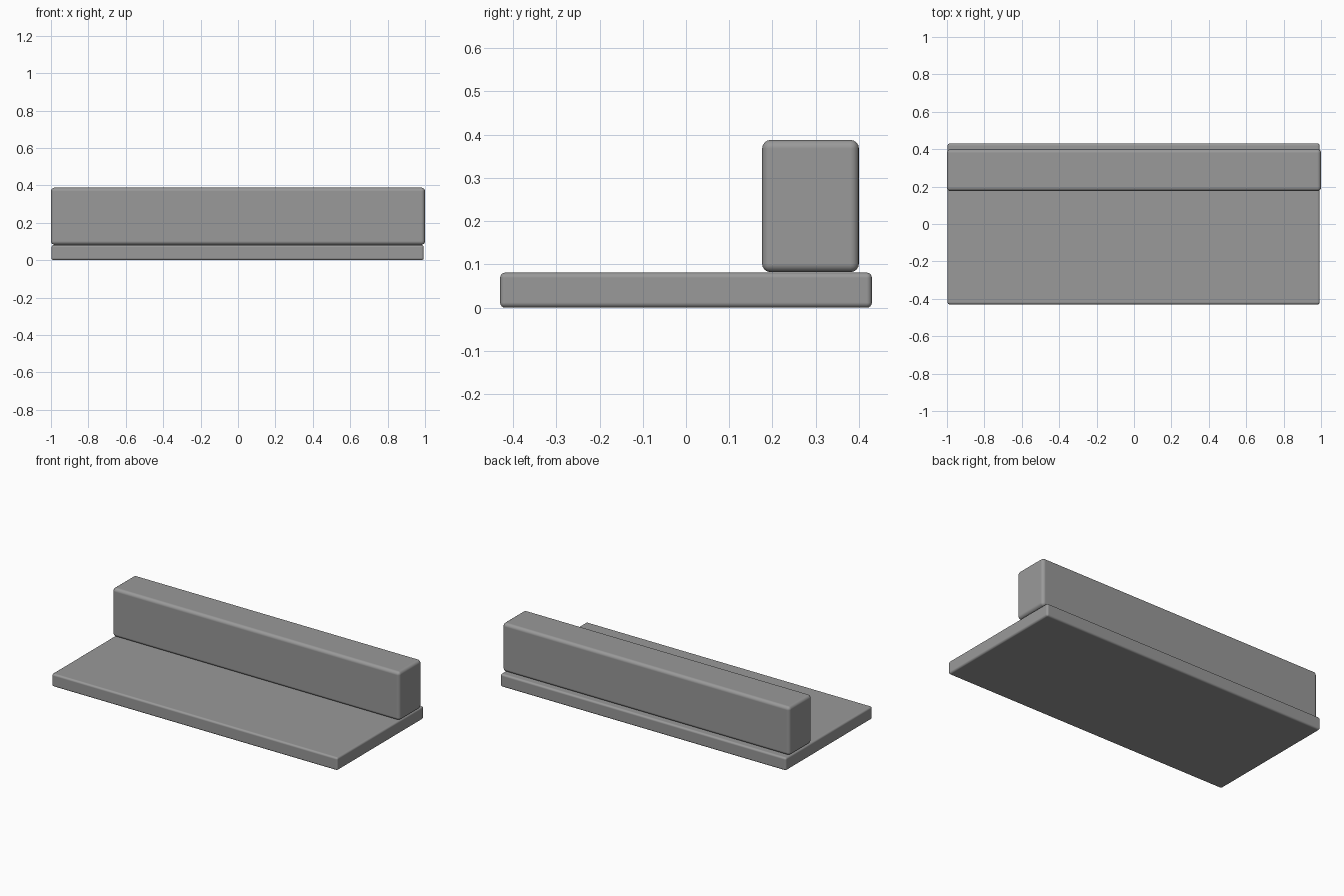
import bpy

# Remove the default cube
cube = bpy.data.objects.get("Cube")
if cube:
    bpy.data.objects.remove(cube, do_unlink=True)

# Single grey material
grey = bpy.data.materials.new("mid_grey")
grey.use_nodes = True
colour = (0.32, 0.32, 0.32, 1)
grey.diffuse_color = colour
grey.node_tree.nodes["Principled BSDF"].inputs["Base Color"].default_value = colour


def rounded_box(name, low, high, radius):
    """Box between two corners with softly rounded edges."""
    centre = [(a + b) / 2 for a, b in zip(low, high)]
    bpy.ops.mesh.primitive_cube_add(size=1, location=centre)
    box = bpy.context.object
    box.name = name
    box.scale = [b - a for a, b in zip(low, high)]
    bpy.ops.object.transform_apply(location=False, rotation=False, scale=True)
    bevel = box.modifiers.new("rounded_edges", "BEVEL")
    bevel.width = radius
    bevel.segments = 4
    bevel.harden_normals = True
    box.data.materials.append(grey)
    bpy.ops.object.shade_smooth()
    return box


# Flat base slab
rounded_box("base_slab", (-0.997, -0.43, 0), (0.993, 0.43, 0.081), 0.012)

# Long beam standing towards the back of the slab
rounded_box("back_beam", (-1, 0.176, 0.082), (1, 0.4, 0.388), 0.02)
